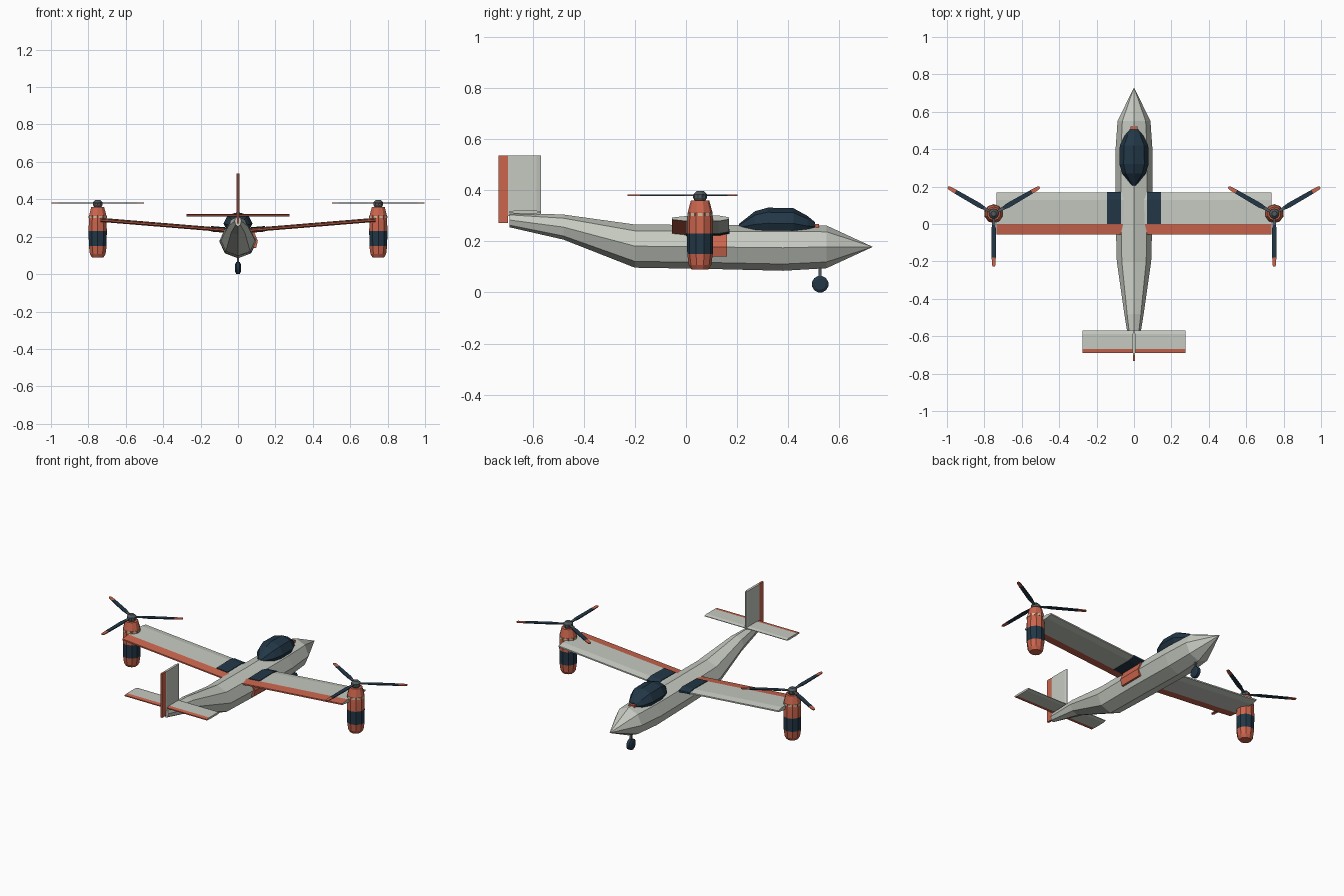
import bpy, math
from mathutils import Matrix, Vector

if "Cube" in bpy.data.objects:
    bpy.data.objects.remove(bpy.data.objects["Cube"])


def material(name, r, g, b):
    m = bpy.data.materials.new(name)
    m.diffuse_color = (r, g, b, 1)
    m.use_nodes = True
    m.node_tree.nodes["Principled BSDF"].inputs["Base Color"].default_value = m.diffuse_color
    return m


GREY = material("pale grey", 0.56, 0.59, 0.53)
ORANGE = material("orange", 0.60, 0.13, 0.075)
NAVY = material("navy", 0.016, 0.038, 0.062)
STEEL = material("dark steel", 0.08, 0.10, 0.11)
CREAM = material("cream", 0.62, 0.52, 0.36)


def loft(name, rings, mats, rule=None):
    """Skin equal-length closed rings, cap the ends, colour faces by centre."""
    n = len(rings[0])
    verts = [p for ring in rings for p in ring]
    faces = [(i * n + j, i * n + (j + 1) % n, (i + 1) * n + (j + 1) % n, (i + 1) * n + j)
             for i in range(len(rings) - 1) for j in range(n)]
    faces += [tuple(range(n))[::-1], tuple(range(len(verts) - n, len(verts)))]
    me = bpy.data.meshes.new(name)
    me.from_pydata(verts, [], faces)
    for m in mats:
        me.materials.append(m)
    if rule:
        for p in me.polygons:
            p.material_index = rule(p.center)
    import bmesh
    bm = bmesh.new()
    bm.from_mesh(me)
    bmesh.ops.remove_doubles(bm, verts=bm.verts, dist=0.0002)
    bmesh.ops.recalc_face_normals(bm, faces=bm.faces)
    bm.to_mesh(me)
    bm.free()
    ob = bpy.data.objects.new(name, me)
    bpy.context.collection.objects.link(ob)
    return ob


def turned(name, profile, centre, sides, mats, rule=None, axis="Z"):
    """Lathe (radius, height) pairs about an axis through centre."""
    rot = Matrix.Rotation(math.pi / 2, 3, "Y") if axis == "X" else Matrix.Identity(3)
    rings = []
    for r, h in profile:
        ring = []
        for k in range(sides):
            a = math.tau * (k + 0.5) / sides
            ring.append(Vector(centre) + rot @ Vector((r * math.cos(a), r * math.sin(a), h)))
        rings.append(ring)
    return loft(name, rings, mats, rule)


def box(name, x0, x1, y0, y1, z0, z1, mat):
    ring = lambda z: [(x0, y0, z), (x1, y0, z), (x1, y1, z), (x0, y1, z)]
    return loft(name, [ring(z0), ring(z1)], [mat])


def mirror_x(ob):
    ob.modifiers.new("mirror", "MIRROR")
    return ob


def oval(y, zlow, zhigh, half, sides=8):
    zc, h = (zlow + zhigh) / 2, (zhigh - zlow) / 2
    return [(half * math.cos(math.tau * k / sides), y, zc + h * math.sin(math.tau * k / sides))
            for k in range(sides)]


# Fuselage: eight-sided sections from tail to nose
loft("fuselage", [oval(*s) for s in [
    (-0.69, 0.255, 0.312, 0.018), (-0.48, 0.207, 0.305, 0.052),
    (-0.20, 0.097, 0.266, 0.092), (0.10, 0.092, 0.264, 0.10),
    (0.38, 0.085, 0.265, 0.10), (0.55, 0.095, 0.262, 0.088),
    (0.73, 0.178, 0.179, 0.0005)]], [GREY])

# Canopy: faceted bubble
loft("canopy", [oval(*s) for s in [
    (0.207, 0.24, 0.268, 0.012), (0.27, 0.215, 0.318, 0.063),
    (0.32, 0.21, 0.332, 0.078), (0.42, 0.21, 0.330, 0.076),
    (0.475, 0.22, 0.30, 0.048), (0.505, 0.24, 0.275, 0.022)]], [NAVY])
box("canopy_front_trim", -0.02, 0.02, 0.495, 0.52, 0.255, 0.268, ORANGE)


# Wing: thin section with rising tips, orange flap along the trailing edge
def wing_ring(x, y0=-0.055, y1=0.168, t=0.010):
    z = 0.229 + 0.082 * x
    return [(x, y0, z - 0.4 * t), (x, 0, z - t), (x, y1 - 0.04, z - t), (x, y1, z - 0.3 * t),
            (x, y1, z + 0.5 * t), (x, y1 - 0.04, z + 1.2 * t), (x, 0, z + t), (x, y0, z + 0.4 * t)]


mirror_x(loft("wing", [wing_ring(0.02), wing_ring(0.735)], [GREY, ORANGE],
              lambda c: 1 if c.y < -0.001 else 0))
mirror_x(loft("wing_root_band", [wing_ring(0.07, 0.0, 0.171, 0.0135)[1:7],
                                 wing_ring(0.145, 0.0, 0.171, 0.0135)[1:7]], [NAVY]))

# Side door: plate following the two right-hand body facets
loft("side_door", [[(0.085, y, 0.14), (0.097, y, 0.14), (0.106, y, 0.178),
                    (0.085, y, 0.228), (0.07, y, 0.228)] for y in (0.01, 0.16)], [ORANGE])


# Tail surfaces: tapered leading edge, orange hinge strip behind
def fin_ring(y0, hinge, y1, t, place):
    pts = [(y0, -0.5 * t), (hinge, -t), (y1 - 0.018, -t), (y1, -0.3 * t),
           (y1, 0.3 * t), (y1 - 0.018, t), (hinge, t), (y0, 0.5 * t)]
    return [place(y, d) for y, d in pts]


loft("tailplane", [fin_ring(-0.69, -0.667, -0.57, 0.006, lambda y, d, x=x: (x, y, 0.315 + d))
                   for x in (-0.275, 0.275)], [GREY, ORANGE], lambda c: 1 if c.y < -0.668 else 0)
loft("fin", [fin_ring(-0.70, -0.69, -0.568, 0.007, lambda y, d, z=z: (d, y, z))
             for z in (0.30, 0.537)], [GREY])
box("rudder", -0.006, 0.006, -0.733, -0.696, 0.272, 0.537, ORANGE)

# Nose gear
box("nose_strut", -0.006, 0.006, 0.519, 0.531, 0.03, 0.12, STEEL)
turned("nose_wheel", [(0.022, -0.015), (0.033, -0.009), (0.033, 0.009), (0.022, 0.015)],
       (0, 0.525, 0.0325), 12, [NAVY], axis="X")

# Engine pods and rotors on both tips
PX, PY = 0.75, 0.055
mirror_x(turned("engine_pod", [(0.033, 0.09), (0.044, 0.108), (0.050, 0.15), (0.051, 0.23),
                               (0.050, 0.285), (0.048, 0.315), (0.036, 0.36)],
                (PX, PY, 0), 10, [ORANGE, NAVY], lambda c: 1 if 0.16 < c.z < 0.22 else 0))
for k in range(10):
    a = math.tau * k / 10
    tab = box("pod_vent", 0.044, 0.0485, -0.009, 0.009, 0.300, 0.312, CREAM)
    tab.data.transform(Matrix.Translation((PX, PY, 0)) @ Matrix.Rotation(a, 4, "Z"))
    mirror_x(tab)
mirror_x(turned("rotor_hub", [(0.018, 0.355), (0.027, 0.370), (0.027, 0.384), (0.014, 0.397)],
                (PX, PY, 0), 10, [STEEL]))


def blade_ring(r, w):
    return [(r, -w, 0.378), (r, w, 0.378), (r, w, 0.383), (r, -w, 0.383)]


for k in range(3):
    blade = loft("rotor_blade", [blade_ring(r, w) for r, w in
                 [(0.015, 0.006), (0.06, 0.009), (0.09, 0.013), (0.235, 0.011), (0.275, 0.009), (0.283, 0.005)]],
                 [NAVY, ORANGE, STEEL], lambda c: 1 if c.x > 0.24 else (2 if c.x < 0.05 else 0))
    blade.data.transform(Matrix.Translation((PX, PY, 0))
                         @ Matrix.Rotation(math.radians(30 + 120 * k), 4, "Z"))
    mirror_x(blade)
